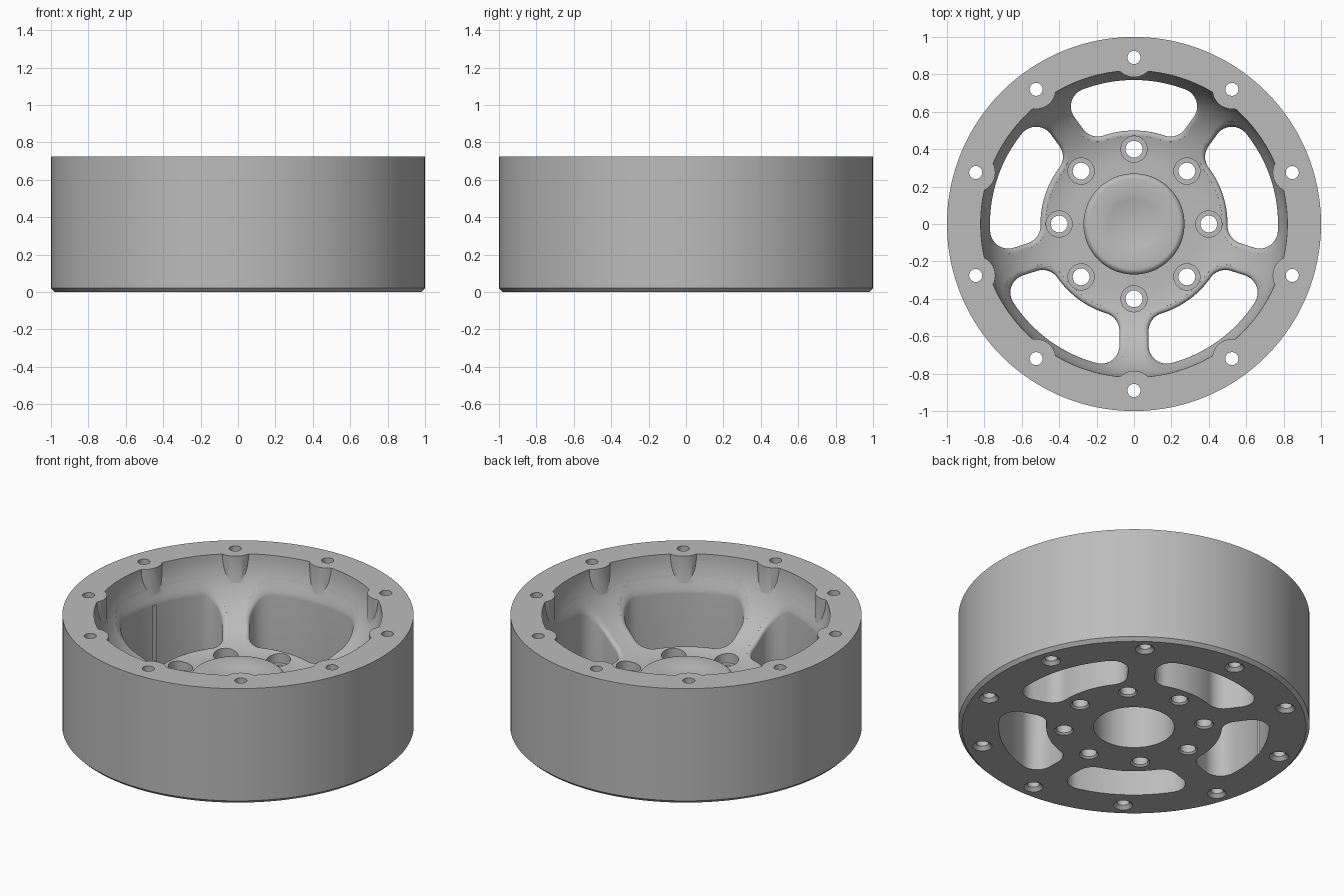
import bpy, bmesh
from math import sin, cos, asin, pi, tau, sqrt, radians

if "Cube" in bpy.data.objects:
    bpy.data.objects.remove(bpy.data.objects["Cube"])

TOP = 0.725
FLOOR = 0.28
RIM_IN, BOWL_START = 0.82, 0.34

metal = bpy.data.materials.new("grey metal")
metal.use_nodes = True
grey = (0.5, 0.5, 0.5, 1)
metal.diffuse_color = grey
metal.node_tree.nodes["Principled BSDF"].inputs["Base Color"].default_value = grey


def bowl(r):
    """Height of the elliptical bowl at radius r."""
    t = min(1, max(0, (r - BOWL_START) / (RIM_IN - BOWL_START)))
    return TOP - (TOP - FLOOR) * sqrt(1 - t * t)


def make_object(name, bm):
    bmesh.ops.recalc_face_normals(bm, faces=bm.faces)
    mesh = bpy.data.meshes.new(name)
    bm.to_mesh(mesh)
    bm.free()
    mesh.materials.append(metal)
    ob = bpy.data.objects.new(name, mesh)
    bpy.context.collection.objects.link(ob)
    return ob


def lathe(name, profile, steps, places=((0, 0),)):
    """Spin an (r, z) profile around z, once at every place."""
    bm = bmesh.new()
    for x, y in places:
        vs = [bm.verts.new((x + r, y, z)) for r, z in profile]
        edges = [bm.edges.new(pair) for pair in zip(vs, vs[1:])]
        bmesh.ops.spin(bm, geom=vs + edges, cent=(x, y, 0), axis=(0, 0, 1),
                       angle=tau, steps=steps)
    bmesh.ops.remove_doubles(bm, verts=bm.verts, dist=1e-5)
    return make_object(name, bm)


def ring(count, radius):
    return [(radius * cos(pi / 2 + i * tau / count), radius * sin(pi / 2 + i * tau / count))
            for i in range(count)]


def arc(cx, cy, r, start, end, n):
    return [(cx + r * cos(start + (end - start) * i / n),
             cy + r * sin(start + (end - start) * i / n)) for i in range(n + 1)]


def pocket_outline(grow):
    """Rounded window between two spokes, the first spoke lying along +x."""
    half, corner, outer, inner = 0.078 - grow, 0.097 + grow, 0.77 + grow, 0.5 - grow
    a = asin((half + corner) / (outer - corner))
    b = asin((half + corner) / (inner + corner))
    ro, ri = outer - corner, inner + corner
    side = arc(ro * cos(a), ro * sin(a), corner, a, -pi / 2, 12)
    side += arc(ri * cos(b), ri * sin(b), corner, -pi / 2, b - pi, 10)
    mirror = [(x * cos(tau / 5) + y * sin(tau / 5), x * sin(tau / 5) - y * cos(tau / 5))
              for x, y in reversed(side)]
    hub_arc = arc(0, 0, inner, b, tau / 5 - b, 14)[1:-1]
    rim_arc = arc(0, 0, outer, tau / 5 - a, a, 20)[1:-1]
    return side + hub_arc + mirror + rim_arc


def pocket_cutter():
    """Five windows whose walls flare into the bowl with a fillet."""
    fillet, n = 0.028, 6
    levels = [(0, None, -0.1)]
    for i in range(n + 1):
        t = i / n * pi / 2
        levels.append((fillet * (1 - cos(t)), fillet * (sin(t) - 1), None))
    levels += [(fillet + 0.004, 0.006, None), (fillet + 0.004, None, 1)]
    bm = bmesh.new()
    for k in range(5):
        turn = radians(54) + k * tau / 5
        loops = []
        for grow, lift, height in levels:
            loop = []
            for x, y in pocket_outline(grow):
                z = height if lift is None else bowl(sqrt(x * x + y * y)) + lift
                loop.append(bm.verts.new((x * cos(turn) - y * sin(turn),
                                          x * sin(turn) + y * cos(turn), z)))
            loops.append(loop)
        for low, high in zip(loops, loops[1:]):
            for i in range(len(low)):
                bm.faces.new((low[i - 1], low[i], high[i], high[i - 1]))
        bm.faces.new(loops[0])
        bm.faces.new(loops[-1])
    return make_object("pocket_cutter", bm)


def combine(target, tool, operation):
    mod = target.modifiers.new(operation, "BOOLEAN")
    mod.object, mod.operation, mod.solver = tool, operation, "EXACT"
    bpy.context.view_layer.objects.active = target
    bpy.ops.object.modifier_apply(modifier=mod.name)
    bpy.data.objects.remove(tool)


# Turned body: bore, chamfered outside, bowl, flat hub and dished centre boss
spare = TOP + 0.03
outside = [(0, 0.285), (0.23, 0.285), (0.23, 0), (0.98, 0), (1, 0.02), (1, spare), (RIM_IN, spare)]
span = RIM_IN - BOWL_START
bowl_curve = [(BOWL_START + span * sin(t), bowl(BOWL_START + span * sin(t)))
              for t in (pi / 2 * i / 24 for i in range(24, -1, -1))]
boss_edge = arc(0.24, 0.32, 0.03, 0, pi / 2, 6)
dish = [(0.16 * (1 - i / 6), 0.35 - 0.02 * (1 - (1 - i / 6) ** 2)) for i in range(7)]
wheel = lathe("wheel", outside + bowl_curve + [(0.27, FLOOR)] + boss_edge + dish, 160)

# Windows between the five spokes
combine(wheel, pocket_cutter(), "DIFFERENCE")

# Bolt bosses inside the rim, then the top faced flat
boss = [(0, 0.5), (0.105, 0.5), (0.105, spare - 0.01), (0, spare - 0.01)]
combine(wheel, lathe("rim_bosses", boss, 40, ring(10, 0.89)), "UNION")
facing = [(0, TOP), (1.2, TOP), (1.2, 1), (0, 1)]
combine(wheel, lathe("facing_cutter", facing, 32), "DIFFERENCE")

# Countersunk rim holes and counterbored hub holes
rim_hole = [(0, -0.02), (0.075, -0.02), (0.035, 0.02), (0.035, 1), (0, 1)]
combine(wheel, lathe("rim_hole_cutter", rim_hole, 24, ring(10, 0.89)), "DIFFERENCE")
hub_hole = [(0, -0.02), (0.075, -0.02), (0.045, 0.01), (0.045, 0.235),
            (0.07, 0.235), (0.07, 1), (0, 1)]
combine(wheel, lathe("hub_hole_cutter", hub_hole, 32, ring(8, 0.4)), "DIFFERENCE")

# Smooth shading with crisp edges
bpy.ops.object.select_all(action="DESELECT")
wheel.select_set(True)
bpy.context.view_layer.objects.active = wheel
bpy.ops.object.shade_smooth_by_angle(angle=radians(30))
